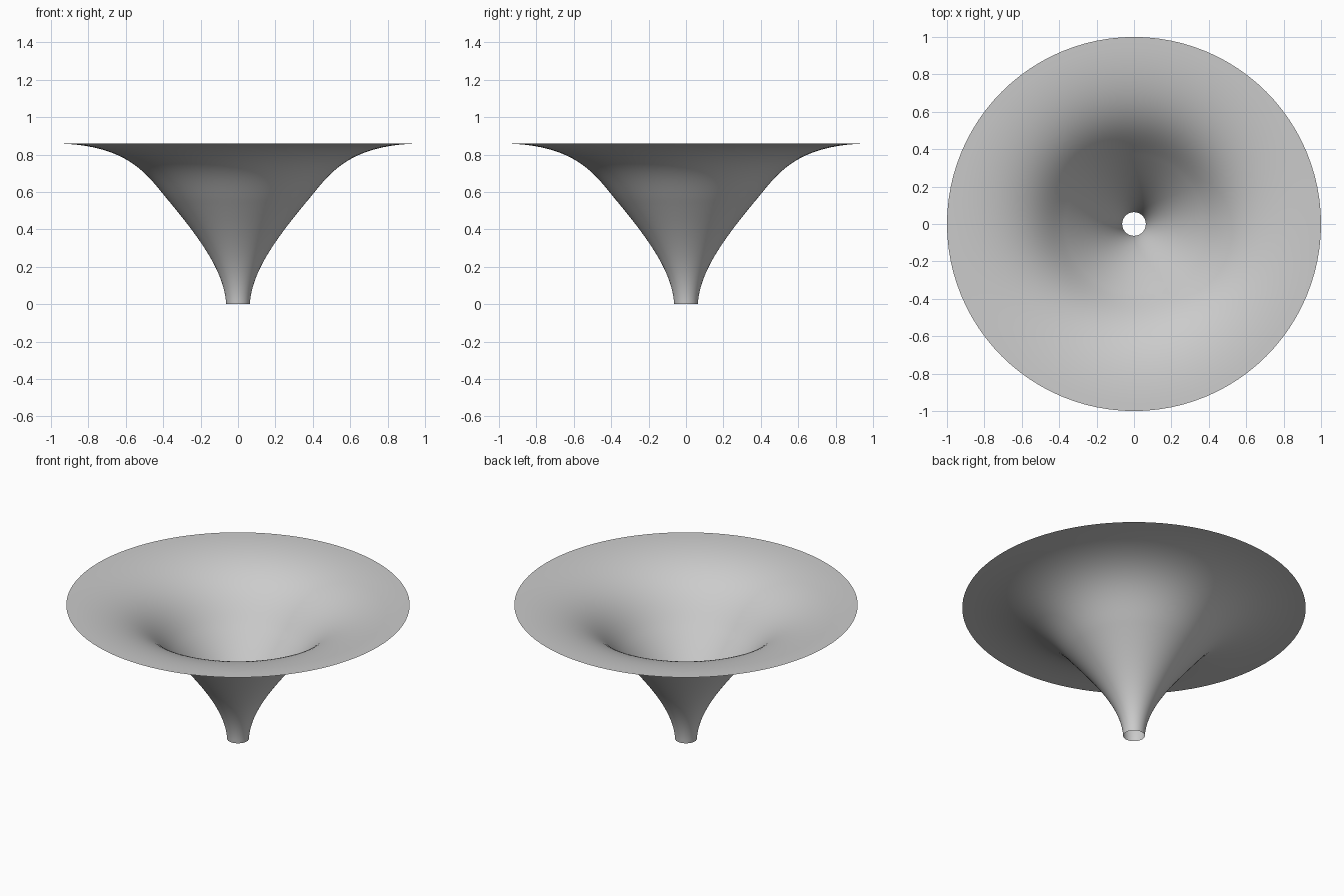
import bpy
import bmesh
import math
from mathutils import Vector
from mathutils.geometry import interpolate_bezier

cube = bpy.data.objects.get("Cube")
if cube:
    bpy.data.objects.remove(cube, do_unlink=True)

SEGMENTS = 96

# Plain grey material
grey = bpy.data.materials.new("plain_grey")
grey.use_nodes = True
colour = (0.6, 0.6, 0.6, 1)
grey.diffuse_color = colour
grey.node_tree.nodes["Principled BSDF"].inputs["Base Color"].default_value = colour

# Flared profile: narrow spout, sloping wall, flat rim
spout = [(0.063, 0), (0.073, 0.17), (0.195, 0.34), (0.36, 0.54)]
flare = [(0.36, 0.54), (0.48, 0.68), (0.57, 0.86), (1, 0.86)]
profile = []
for part in (spout, flare):
    points = interpolate_bezier(*[Vector((r, 0, z)) for r, z in part], 25)
    profile += points if not profile else points[1:]

# Spin the profile into an open, single-walled funnel
bm = bmesh.new()
verts = [bm.verts.new(p) for p in profile]
edges = [bm.edges.new(pair) for pair in zip(verts, verts[1:])]
bmesh.ops.spin(bm, geom=verts + edges, axis=(0, 0, 1), cent=(0, 0, 0),
               angle=math.tau, steps=SEGMENTS, use_merge=True)
bmesh.ops.remove_doubles(bm, verts=bm.verts, dist=0.0001)
bmesh.ops.recalc_face_normals(bm, faces=bm.faces)

# Make the upper, inner side the front of the sheet
rim = max(bm.faces, key=lambda f: f.calc_center_median().z)
if rim.normal.z < 0:
    bmesh.ops.reverse_faces(bm, faces=bm.faces)
for face in bm.faces:
    face.smooth = True

mesh = bpy.data.meshes.new("funnel")
bm.to_mesh(mesh)
bm.free()
mesh.materials.append(grey)
funnel = bpy.data.objects.new("funnel", mesh)
bpy.context.collection.objects.link(funnel)
